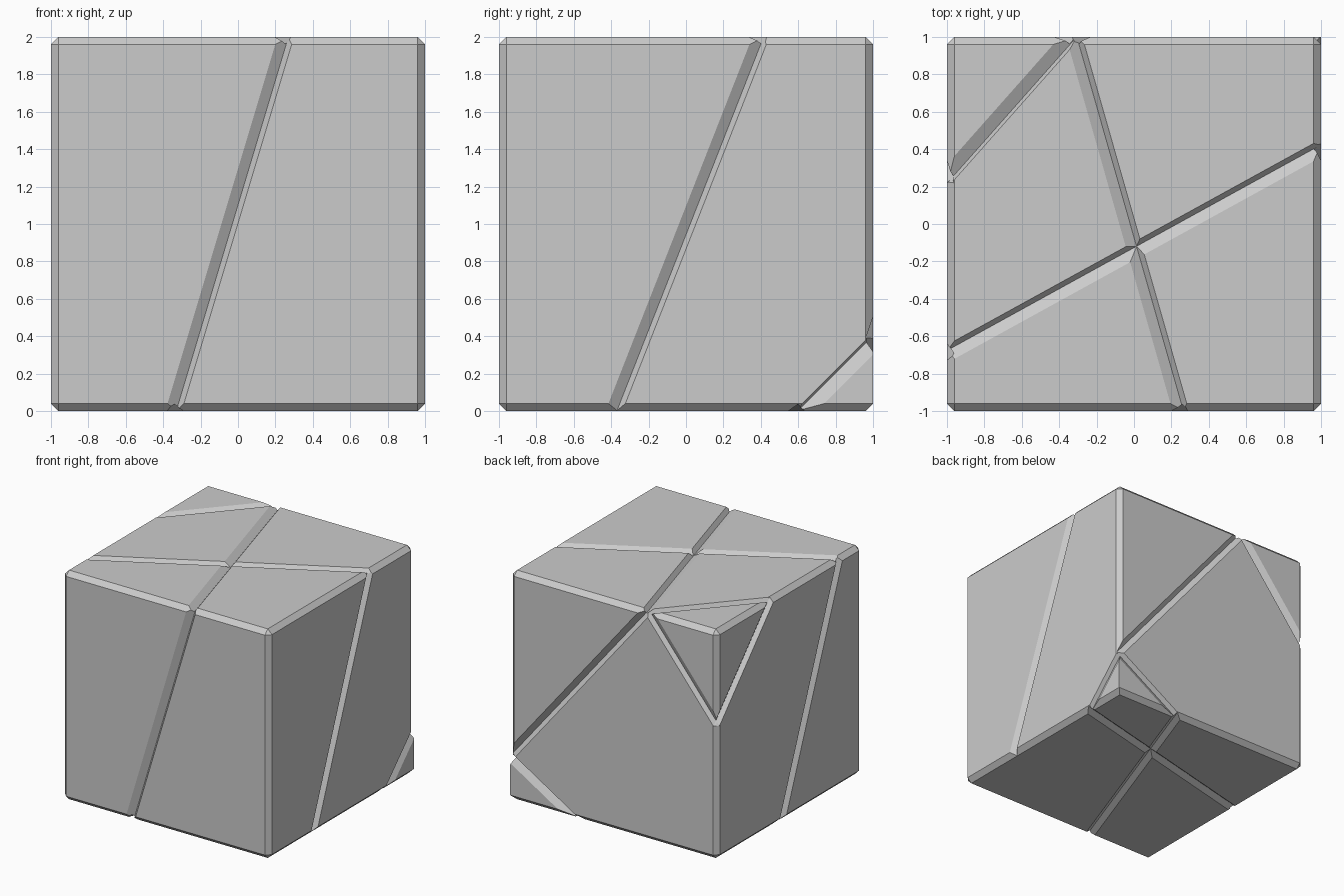
import bpy, bmesh
from mathutils import Vector, Matrix

if "Cube" in bpy.data.objects:
    bpy.data.objects.remove(bpy.data.objects["Cube"])

BEVEL, HALF, DEPTH = 0.04, 0.042, 0.037


def to_object(bm, name):
    bmesh.ops.recalc_face_normals(bm, faces=bm.faces[:])
    mesh = bpy.data.meshes.new(name)
    bm.to_mesh(mesh)
    bm.free()
    ob = bpy.data.objects.new(name, mesh)
    bpy.context.collection.objects.link(ob)
    return ob


def chamfered_cube(keep_edge):
    bm = bmesh.new()
    bmesh.ops.create_cube(bm, size=2, matrix=Matrix.Translation((0, 0, 1)))
    edges = [e for e in bm.edges if keep_edge(e)]
    bmesh.ops.bevel(bm, geom=edges, offset=BEVEL, offset_type='OFFSET',
                    segments=1, affect='EDGES')
    return bm


def combine(target, tool, operation):
    mod = target.modifiers.new("bool", 'BOOLEAN')
    mod.object, mod.operation, mod.solver = tool, operation, 'EXACT'
    bpy.context.view_layer.objects.active = target
    bpy.ops.object.modifier_apply(modifier=mod.name)
    bpy.data.objects.remove(tool)


def groove(p, q, normal, toward=(0, 0, 0), shift=0.0):
    """V-shaped prism along p-q; the valley is moved by shift in direction toward."""
    p, q, n = Vector(p), Vector(q), Vector(normal)
    d = (q - p).normalized()
    side = d.cross(n)
    if side.dot(Vector(toward)) < 0:
        side = -side
    h = 0.03
    k = (DEPTH + h) / DEPTH
    section = [side * shift - n * DEPTH,
               side * (shift + (HALF - shift) * k) + n * h,
               side * (shift - (HALF + shift) * k) + n * h]
    bm = bmesh.new()
    a = [bm.verts.new(p - d * 0.08 + s) for s in section]
    b = [bm.verts.new(q + d * 0.08 + s) for s in section]
    bm.faces.new(a)
    bm.faces.new(b)
    for i in range(3):
        j = (i + 1) % 3
        bm.faces.new((a[i], a[j], b[j], b[i]))
    return to_object(bm, "groove_cutter")


# Cube body with chamfered edges
cube = to_object(chamfered_cube(lambda e: True), "split_cube")

# Lower back right corner keeps a sharp upright edge
bm = chamfered_cube(lambda e: all(v.co.z < 0.01 for v in e.verts))
c = Vector((1, 0.62, 0))
normal = (Vector((0.38, 1, 0)) - c).cross(Vector((1, 1, 0.38)) - c)
if normal.dot(Vector((1, 1, 0)) - c) < 0:
    normal = -normal
cut = bmesh.ops.bisect_plane(bm, geom=bm.verts[:] + bm.edges[:] + bm.faces[:],
                             plane_co=c, plane_no=normal, clear_inner=True)
bmesh.ops.holes_fill(bm, edges=[e for e in bm.edges if e.is_boundary])
combine(cube, to_object(bm, "corner"), 'UNION')

# Grooves on every face: ends, face normal, valley direction, valley shift
F, B, L, R, T, D = ((0, -1, 0), (0, 1, 0), (-1, 0, 0), (1, 0, 0), (0, 0, 1), (0, 0, -1))
grooves = [
    ((-.345, -1, 0), (.255, -1, 2), F, R, .014),
    ((.25, -1, 2), (-.32, 1, 2), T, R, .014),
    ((-1, -.695, 2), (1, .405, 2), T, B, .016),
    ((1, -.385, 0), (1, .40, 2), R, B, .014),
    ((-1, -.70, 2), (-1, .10, 0), L, B, 0),
    ((-.32, 1, 2), (1, 1, .39), B, T, 0),
    ((1, .60, 0), (-1, .11, 0), D, B, 0),
    ((.366, 1, 0), (-.35, -1, 0), D, R, 0),
    # upper back left corner triangle
    ((-1, .255, 2), (-.34, 1, 2), T, (1, -1, 0), .025),
    ((-1, .245, 2), (-1, 1, 1.19), L, (0, -1, -1), .02),
    ((-.34, 1, 2), (-1, 1, 1.19), B, (1, 0, -1), .02),
    # lower back right corner triangle
    ((1, .64, 0), (1, 1, .36), R, (0, -1, 1), .03),
    ((.39, 1, 0), (1, 1, .37), B, (-1, 0, 1), .02),
]
for g in grooves:
    combine(cube, groove(*g), 'DIFFERENCE')
